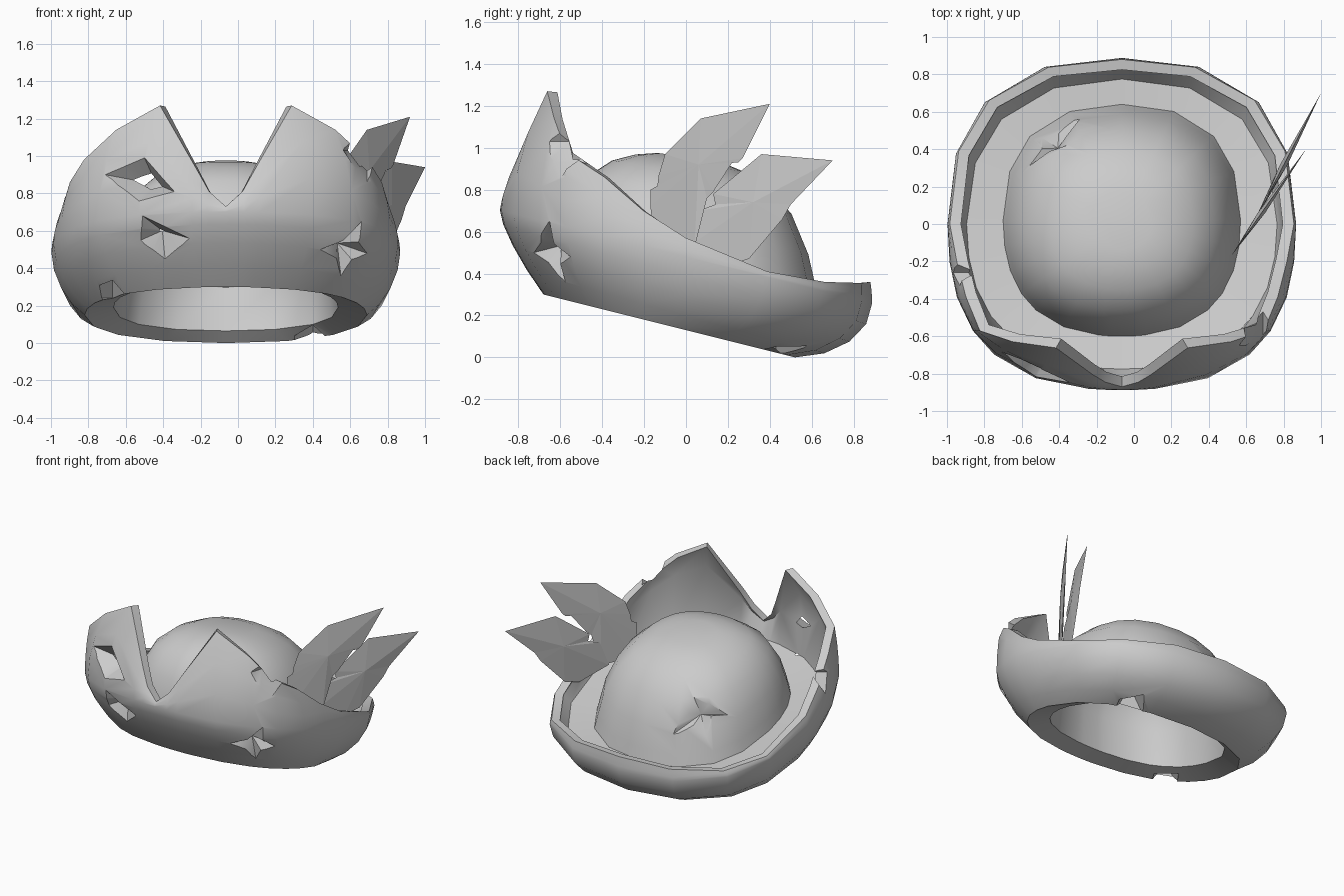
import bpy, bmesh, math
from mathutils import Vector
from mathutils.bvhtree import BVHTree

if "Cube" in bpy.data.objects:
    bpy.data.objects.remove(bpy.data.objects["Cube"])

grey = bpy.data.materials.new("plain_grey")
grey.use_nodes = True
colour = (0.6, 0.6, 0.6, 1)
grey.diffuse_color = colour
grey.node_tree.nodes["Principled BSDF"].inputs["Base Color"].default_value = colour

CX = -0.065      # centre line of the hat
TILT = 0.25      # the hat is lower at the back


def make_object(name, bm):
    bmesh.ops.recalc_face_normals(bm, faces=bm.faces)
    mesh = bpy.data.meshes.new(name)
    bm.to_mesh(mesh)
    ob = bpy.data.objects.new(name, mesh)
    bpy.context.collection.objects.link(ob)
    mesh.materials.append(grey)
    return ob


def smooth(ob, degrees):
    bpy.ops.object.select_all(action="DESELECT")
    ob.select_set(True)
    bpy.context.view_layer.objects.active = ob
    bpy.ops.object.shade_smooth_by_angle(angle=math.radians(degrees))


# Brim edge: angle from the front, distance from the centre, height
RIM = [(0, .87, .73), (6, .85, .81), (11, .82, .93), (28, .75, 1.27),
       (43, .86, 1.14), (53, .95, .98), (65, .92, .86), (77, .905, .70),
       (90, .92, .57), (114, .955, .41), (133, .97, .36), (155, .925, .355),
       (180, .88, .36)]
CROWN = [(.97, 0), (.91, .14), (.78, .30), (.6, .40), (.42, .45), (.25, .475)]


def section(phi, rim_r, rim_z):
    """One closed cross-section, from inside the crown round to its top."""
    s, c = math.sin(phi), -math.cos(phi)
    square = math.sin(2 * phi) ** 2     # the plan is a rounded square
    pts = []

    def spot(rx, ry, z, y0=0, tilt=TILT, bulk=.06):
        k = 1 + bulk * square
        y = y0 + ry * c * k
        return Vector((CX + rx * s * k, y, z - tilt * y))

    # hollow of the crown
    for k, h in reversed(CROWN):
        pts.append(spot(.58 * k, .57 * k, .44 + h, .02, TILT * (1 - .8 * h)))
    # head opening and underside
    pts.append(spot(.6, .5, .18, -.04))
    low = spot(.755, .6, .13, -.08, bulk=.04)
    bulge = spot(.932, .888, .48, bulk=.075)
    for i in range(5):
        a = i * math.pi / 8
        out, up = math.sin(a), 1 - math.cos(a)
        up += (out - up) * .35 * (1 - c)      # straighter towards the front
        p = low.lerp(bulge, out)
        p.z = low.z + (bulge.z - low.z) * up
        pts.append(p)
    # outer wall up to the edge
    rim = Vector((CX + rim_r * s, rim_r * c, rim_z))
    wall = []
    for t in (.33, .67, 1):
        p = bulge.lerp(rim, t * t)
        p.z = bulge.z + (rim.z - bulge.z) * t
        wall.append(p)
    pts.extend(wall)
    # inner wall, floor and crown
    for p in (wall[2], wall[1]):
        pts.append(Vector((p.x - .06 * s, p.y - .055 * c, p.z - .005)))
    pts.append(spot(.83, .775, .42))
    pts.append(spot(.635, .62, .40, .02))
    for k, h in CROWN:
        pts.append(spot(.635 * k, .62 * k, .48 + h, .02, TILT * (1 - .8 * h)))
    return pts


columns = [(math.radians(a), r, z) for a, r, z in RIM]
columns += [(-a, r, z) for a, r, z in reversed(columns[1:-1])]
bm = bmesh.new()
rows = [[bm.verts.new(p) for p in section(*col)] for col in columns]
for a, b in zip(rows, rows[1:] + rows[:1]):
    for i in range(len(a) - 1):
        bm.faces.new((a[i], a[i + 1], b[i + 1], b[i]))
bm.faces.new([r[0] for r in rows])
bm.faces.new([r[-1] for r in rows])
bmesh.ops.recalc_face_normals(bm, faces=bm.faces)
tree = BVHTree.FromBMesh(bm)
hat = make_object("hat_body", bm)

# Cutters for the tears and gouges
cut = bmesh.new()


def gouge(corners, depth, pinch, from_top=False):
    """Star-shaped pit whose corners lie on the surface."""
    ring = []
    mid = sum((Vector(p) for p in corners), Vector((0, 0))) / len(corners)
    for i, p in enumerate(corners):
        p, q = Vector(p), Vector(corners[(i + 1) % len(corners)])
        ring += [p, ((p + q) / 2).lerp(mid, pinch)]

    def hit(p):
        if from_top:
            found = tree.ray_cast(Vector((p.x, p.y, 3)), Vector((0, 0, -1)))
        else:
            found = tree.ray_cast(Vector((p.x, -3, p.y)), Vector((0, 1, 0)))
        return found[0], found[1]

    centre, normal = hit(mid)
    apex = centre - normal * depth
    outer = [cut.verts.new(apex + (hit(p)[0] - apex) * 1.6) for p in ring]
    tip, cap = cut.verts.new(apex), cut.verts.new(centre + normal * depth)
    for i, v in enumerate(outer):
        w = outer[(i + 1) % len(outer)]
        cut.faces.new((v, w, tip))
        cut.faces.new((w, v, cap))


def nick(centre, size):
    """Diamond-shaped bite out of an edge."""
    x, y, z = size
    c = Vector(centre)
    ring = [cut.verts.new(c + Vector(o)) for o in ((x, 0, 0), (0, y, 0), (-x, 0, 0), (0, -y, 0))]
    for dz in (z, -z):
        tip = cut.verts.new(c + Vector((0, 0, dz)))
        for i in range(4):
            cut.faces.new((ring[i], ring[(i + 1) % 4], tip))


gouge([(-.71, .90), (-.50, .99), (-.34, .81), (-.53, .76)], .17, 0)
gouge([(-.51, .68), (-.26, .56), (-.39, .45), (-.52, .55)], .1, 0)
gouge([(.66, .65), (.69, .48), (.55, .36), (.44, .50)], .09, .35)
gouge([(-.56, .31), (-.36, .42), (-.29, .56), (-.49, .46)], .04, .35, True)
nick((.69, -.64, 1.03), (.13, .4, .19))
nick((-.98, -.26, .76), (.14, .11, .14))
nick((-.67, -.48, .24), (.11, .15, .2))
nick((.40, .43, .02), (.11, .19, .17))
cutter = make_object("tear_cutter", cut)
cutter.hide_render = True

mod = hat.modifiers.new("tears", "BOOLEAN")
mod.operation = "DIFFERENCE"
mod.solver = "EXACT"
mod.object = cutter
bpy.context.view_layer.update()
graph = bpy.context.evaluated_depsgraph_get()
hat.data = bpy.data.meshes.new_from_object(hat.evaluated_get(graph))
hat.modifiers.clear()
bpy.data.objects.remove(cutter)
smooth(hat, 35)


# Feathers: flat outlines seen from the side, raised along the middle
def feather(name, outline, middle, x_tip, lean):
    bm = bmesh.new()
    y_tip = max(p[0] for p in outline)

    def place(p, dx=0):
        return bm.verts.new((x_tip - lean * (y_tip - p[0]) + dx, p[0], p[1]))

    edge = [place(p) for p in outline]
    for side in (-.02, .02):
        ridge = place(middle, side)
        for v, w in zip(edge, edge[1:] + edge[:1]):
            bm.faces.new((v, w, ridge))
    make_object(name, bm)


feather("front_feather",
        [(-.15, .56), (-.17, .72), (-.17, .80), (-.14, .79), (-.13, .87), (-.10, .97),
         (.07, 1.14), (.40, 1.21), (.27, .95), (.25, .93), (.24, .96), (.13, .79),
         (.10, .76), (.04, .52)], (.06, .92), .92, .7)
feather("rear_feather",
        [(.0, .52), (.06, .70), (.14, .73), (.13, .78), (.36, .97), (.70, .94),
         (.50, .73), (.46, .66), (.30, .47), (.20, .44)],
        (.32, .74), 1.0, .52)
